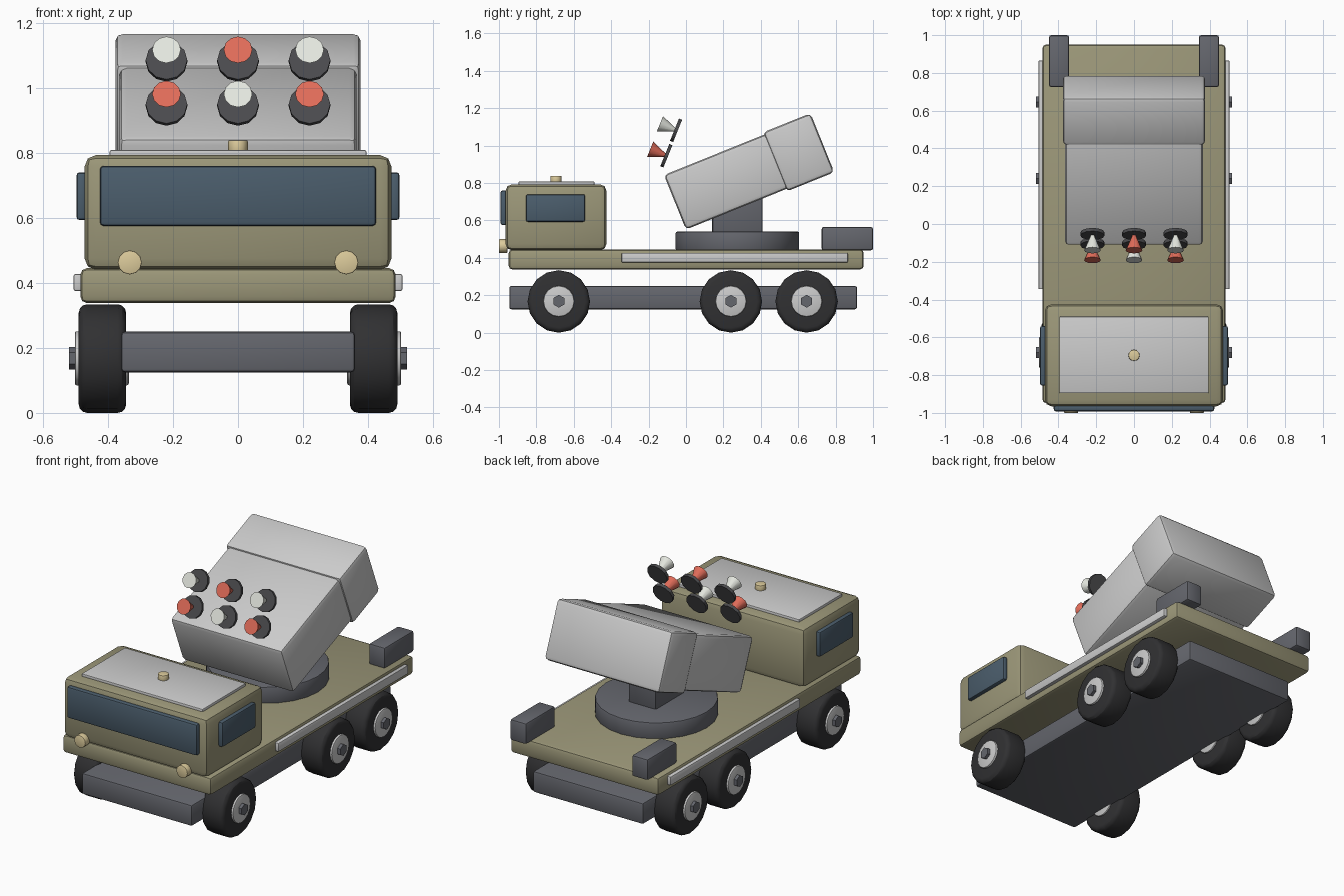
import bpy, bmesh
from math import radians, cos, sin
from mathutils import Vector, Matrix

if "Cube" in bpy.data.objects:
    bpy.data.objects.remove(bpy.data.objects["Cube"])


def material(name, r, g, b):
    m = bpy.data.materials.new(name)
    m.diffuse_color = (r, g, b, 1)
    m.use_nodes = True
    m.node_tree.nodes["Principled BSDF"].inputs["Base Color"].default_value = m.diffuse_color
    return m


OLIVE = material("olive", 0.33, 0.31, 0.19)
DARK = material("dark_grey", 0.13, 0.135, 0.155)
GLASS = material("glass_blue", 0.07, 0.11, 0.15)
RUBBER = material("rubber", 0.03, 0.03, 0.032)
CREAM = material("lamp_cream", 0.72, 0.6, 0.33)
RED = material("nose_red", 0.75, 0.15, 0.1)
WHITE = material("nose_white", 0.78, 0.8, 0.74)
COLLAR = material("collar_dark", 0.07, 0.07, 0.075)


def finish(bm, name, mat):
    mesh = bpy.data.meshes.new(name)
    bm.to_mesh(mesh)
    bm.free()
    if mat:
        mesh.materials.append(mat)
    obj = bpy.data.objects.new(name, mesh)
    bpy.context.collection.objects.link(obj)
    return obj


def bevel(bm, edges, width, segs):
    if width:
        bmesh.ops.bevel(bm, geom=edges, offset=width, segments=segs,
                        profile=0.5, affect='EDGES', clamp_overlap=True)


def box(name, x, y, z, mat=None, bev=0.012, tilt=0, origin=(0, 0, 0)):
    """Box from (min, max) ranges, tilted about X then moved to origin."""
    bm = bmesh.new()
    bmesh.ops.create_cube(bm, size=1)
    for v in bm.verts:
        v.co = Vector([r[0] + (c + 0.5) * (r[1] - r[0]) for c, r in zip(v.co, (x, y, z))])
    bevel(bm, bm.edges[:], bev, 2)
    bm.transform(Matrix.Translation(origin) @ Matrix.Rotation(tilt, 4, 'X'))
    return finish(bm, name, mat)


def rod(name, start, axis, length, r1, mat=None, r2=None, sides=16, bev=0, segs=2):
    """Cylinder or cone from start along axis."""
    bm = bmesh.new()
    axis = Vector(axis).normalized()
    bmesh.ops.create_cone(bm, cap_ends=True, segments=sides, radius1=r1,
                          radius2=r1 if r2 is None else r2, depth=length)
    rims = [e for e in bm.edges if abs(e.verts[0].co.z - e.verts[1].co.z) < 1e-5]
    bevel(bm, rims, bev, segs)
    rot = axis.to_track_quat('Z', 'Y').to_matrix().to_4x4()
    bm.transform(Matrix.Translation(Vector(start) + axis * length / 2) @ rot)
    return finish(bm, name, mat)


# Chassis and deck
box("chassis", (-0.36, 0.36), (-0.945, 0.915), (0.125, 0.25), DARK)
box("deck", (-0.485, 0.485), (-0.948, 0.95), (0.338, 0.445), OLIVE, 0.02)

# Cab with glass, roof panel and beacon
box("cab", (-0.472, 0.472), (-0.965, -0.425), (0.44, 0.793), OLIVE, 0.035)
box("windscreen", (-0.425, 0.425), (-0.992, -0.955), (0.575, 0.76), GLASS)
box("roof_panel", (-0.395, 0.395), (-0.895, -0.49), (0.785, 0.808), None, 0.005)
rod("roof_beacon", (0, -0.695, 0.80), (0, 0, 1), 0.038, 0.03, CREAM, sides=12, bev=0.003)

# Paired side parts and wheels
for side, s in (("left", -1), ("right", 1)):
    def span(a, b):
        return tuple(sorted((s * a, s * b)))

    box(side + "_window", span(0.465, 0.497), (-0.855, -0.54), (0.593, 0.74), GLASS, 0.01)
    rod(side + "_headlight", (s * 0.333, -0.955, 0.463), (0, -1, 0), 0.045, 0.037,
        CREAM, sides=12, bev=0.003)
    box(side + "_trim", span(0.475, 0.506), (-0.345, 0.865), (0.375, 0.427), None, 0.006)
    box(side + "_rear_box", span(0.344, 0.45), (0.725, 1.0), (0.44, 0.565), DARK)
    for i, y in enumerate((-0.68, 0.24, 0.645)):
        tag = f"{side}_{i + 1}"
        rod("tyre_" + tag, (s * 0.344, y, 0.167), (s, 0, 0), 0.146, 0.167, RUBBER, bev=0.026, segs=3)
        rod("hub_" + tag, (s * 0.336, y, 0.168), (s, 0, 0), 0.166, 0.083, bev=0.006)
        rod("wheel_nut_" + tag, (s * 0.49, y, 0.168), (s, 0, 0), 0.03, 0.034, DARK, sides=6)

# Turntable and mast
rod("turntable", (0, 0.275, 0.44), (0, 0, 1), 0.1, 0.33, DARK, sides=24, bev=0.008)
box("mast", (-0.09, 0.09), (0.14, 0.41), (0.53, 0.80), DARK)

# Tilted launcher
TILT = radians(22)
FRONT = (0, -0.059, 0.697)
box("launcher_body", (-0.365, 0.365), (0, 0.62), (-0.157, 0.157), None, 0.022, TILT, FRONT)
box("launcher_rear", (-0.377, 0.377), (0.577, 0.85), (-0.17, 0.17), None, 0.022, TILT, FRONT)

# Rocket noses with collars, in two rows ahead of the launcher
aim = Vector((0, -cos(TILT), sin(TILT)))
for row, (y, z) in enumerate(((-0.053, 1.082), (-0.105, 0.946))):
    for col, x in enumerate((-0.22, 0, 0.22)):
        c = Vector((x, y, z))
        tag = f"_{row + 1}_{col + 1}"
        rod("collar" + tag, c - aim * 0.009, aim, 0.018, 0.064, COLLAR, sides=12)
        rod("rocket_nose" + tag, c - aim * 0.005, aim, 0.098, 0.004,
            RED if (row + col) % 2 else WHITE, r2=0.044, sides=12)

# Smooth shading with sharp edges kept
bpy.ops.object.select_all(action='SELECT')
bpy.context.view_layer.objects.active = bpy.data.objects["deck"]
bpy.ops.object.shade_smooth_by_angle(angle=radians(30))
